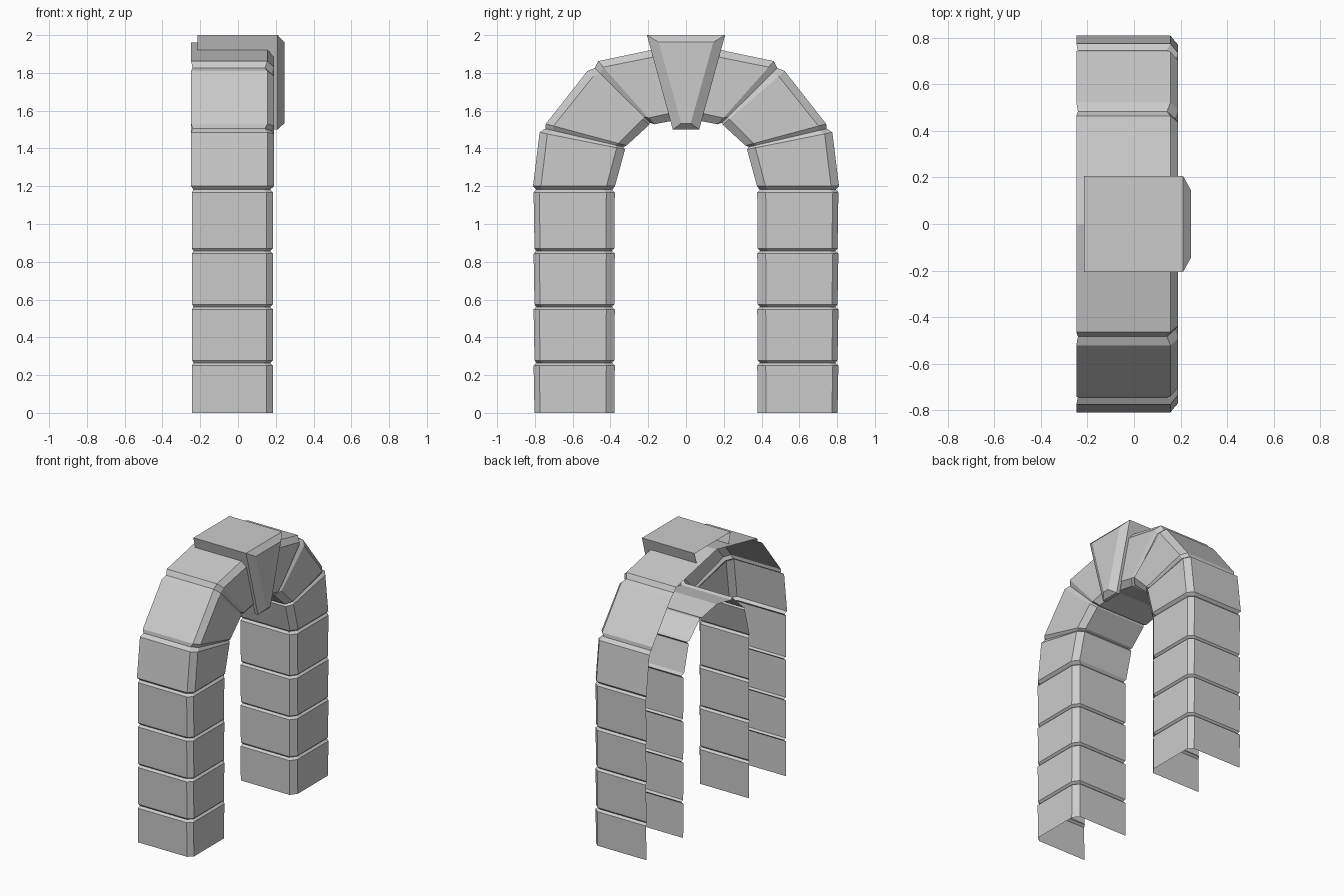
import bpy
from mathutils import Vector

if "Cube" in bpy.data.objects:
    bpy.data.objects.remove(bpy.data.objects["Cube"])


def make_object(name, verts, faces):
    mesh = bpy.data.meshes.new(name)
    mesh.from_pydata(verts, [], faces)
    obj = bpy.data.objects.new(name, mesh)
    bpy.context.collection.objects.link(obj)
    mirror = obj.modifiers.new("Mirror", "MIRROR")
    mirror.use_axis = (False, True, False)
    mirror.use_clip = True
    mirror.merge_threshold = 0.0005
    return obj


def section(outer, inner, inset=0.0, back=-0.243, front=0.185, chamfer=0.03):
    """Open-backed stone cross-section between an outer and an inner (y, z) point."""
    o, i = Vector(outer), Vector(inner)
    d = (i - o).normalized()
    o, i = o + d * inset, i - d * inset
    front, back = front - inset, back + inset * 0.5
    a, b = o + d * chamfer, i - d * 0.045
    path = [(back, o), (front - 0.034, o), (front, a), (front, b),
            (front - 0.034, i), (back, i)]
    return [(x, p.x, p.y) for x, p in path]


def loft(name, sections):
    n = len(sections[0])
    verts = [v for s in sections for v in s]
    faces = []
    for k in range(len(sections) - 1):
        for j in range(n - 1):
            a = k * n + j
            faces.append((a, a + n, a + n + 1, a + 1))
    return make_object(name, verts, faces)


def stones(blocks, **kw):
    """Each block is (outer, inner) start and end; narrow joints lie between blocks."""
    out = []
    for n, (o0, i0, o1, i1) in enumerate(blocks):
        if n:
            po, pi = blocks[n - 1][2:]
            mid_o = (Vector(po) + Vector(o0)) / 2
            mid_i = (Vector(pi) + Vector(i0)) / 2
            out.append(section(mid_o, mid_i, inset=0.014, **kw))
        out += [section(o0, i0, **kw), section(o1, i1, **kw)]
    return out


# Straight pillar courses
courses = [(0, 0.251), (0.278, 0.548), (0.574, 0.844), (0.87, 1.167)]
pillar = stones([((0.802, a), (0.379, a), (0.807, b), (0.377, b)) for a, b in courses])
pillar.append(section((0.807, 1.182), (0.377, 1.182), inset=0.014))
loft("pillars", pillar)

# Wedge stones of the arch, up to the crown
wedges = [
    ((0.81, 1.20), (0.376, 1.20), (0.775, 1.485), (0.323, 1.395)),
    ((0.742, 1.53), (0.315, 1.415), (0.522, 1.81), (0.195, 1.525)),
    ((0.465, 1.862), (0.168, 1.528), (0.0, 1.96), (0.0, 1.56)),
]
ring = stones(wedges, back=-0.248, front=0.19, chamfer=0.042)
# Keep the crown seam on the mirror plane, joined to the pillar joint below
ring.insert(0, section((0.807, 1.182), (0.377, 1.182), inset=0.014))
loft("arch_stones", ring)


# Keystone: half shape, with the flank stepped over the arch
def flank(x, z):
    return (x, 0.07 + (z - 1.5) * 0.274, z)


side = [flank(*p) for p in [(-0.215, 2), (-0.215, 1.915), (0.165, 1.915),
                            (0.185, 1.88), (0.185, 1.5), (0.21, 1.5), (0.21, 2)]]
face = [(0.245, 0.145, 1.963), (0.245, 0.025, 1.533)]
centre = [(-0.215, 0, 2), (0.21, 0, 2), (0.245, 0, 1.963),
          (0.245, 0, 1.533), (0.21, 0, 1.5), (0.185, 0, 1.5)]
make_object("keystone", side + face + centre, [
    (0, 1, 2, 3, 4, 5, 6)[::-1],      # flank
    (5, 6, 7, 8)[::-1],               # side chamfer
    (0, 9, 10, 6),                    # top
    (6, 10, 11, 7),                   # top chamfer
    (7, 11, 12, 8),                   # front face
    (8, 12, 13, 5),                   # lower chamfer
    (5, 13, 14, 4),                   # underside
])
